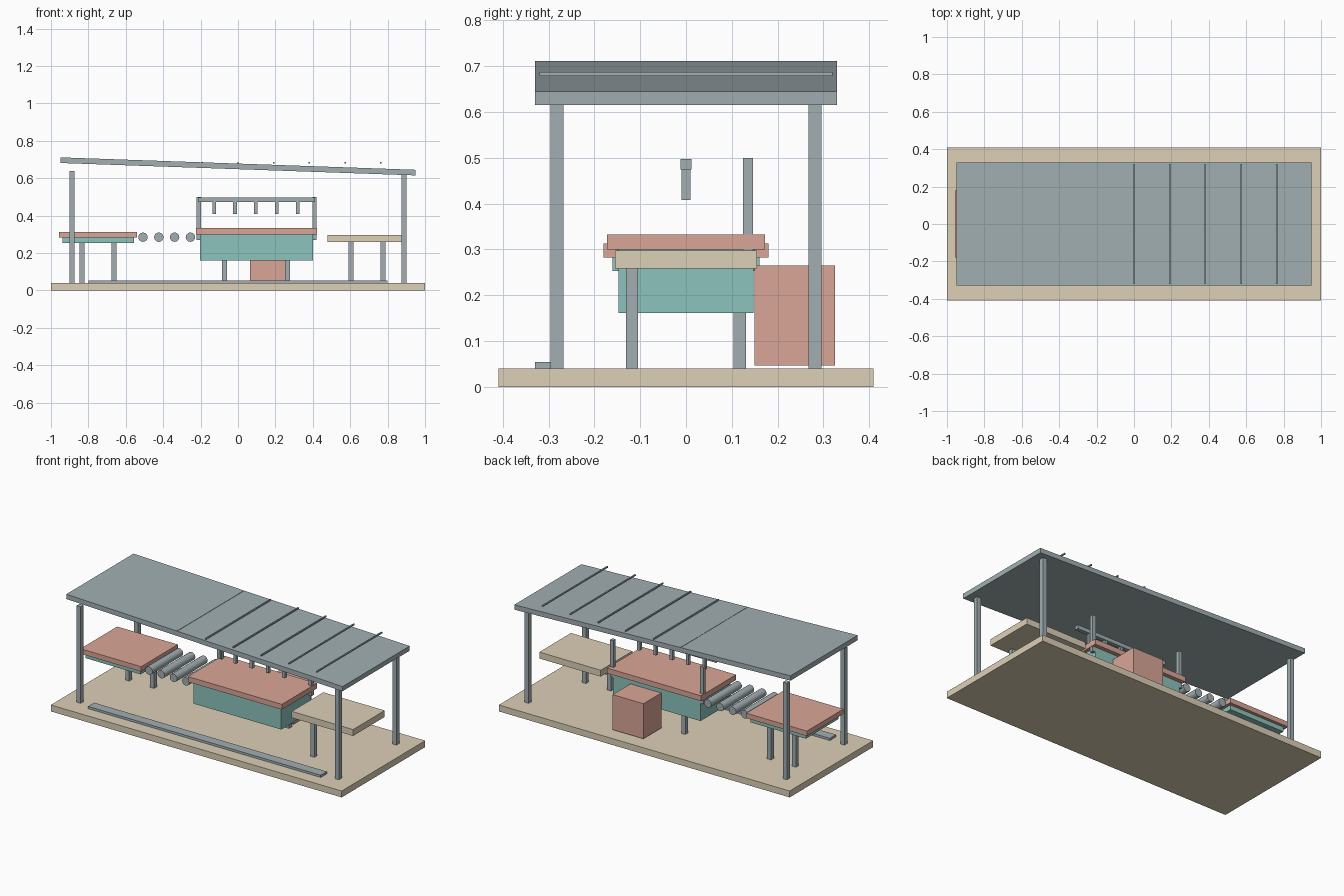
import bpy
import math

if "Cube" in bpy.data.objects:
    bpy.data.objects.remove(bpy.data.objects["Cube"])


def material(name, rgb):
    m = bpy.data.materials.new(name)
    m.diffuse_color = (*rgb, 1)
    m.use_nodes = True
    m.node_tree.nodes["Principled BSDF"].inputs["Base Color"].default_value = m.diffuse_color
    return m


TAN = material("tan", (0.72, 0.63, 0.47))
STEEL = material("steel", (0.36, 0.43, 0.45))
RED = material("red", (0.70, 0.38, 0.31))
TEAL = material("teal", (0.27, 0.55, 0.51))


def box(name, x, y, z, mat):
    """Box from (min, max) ranges along each axis."""
    bpy.ops.mesh.primitive_cube_add(
        size=1, location=[(a + b) / 2 for a, b in (x, y, z)])
    o = bpy.context.object
    o.name = name
    o.scale = [b - a for a, b in (x, y, z)]
    bpy.ops.object.transform_apply(location=False, rotation=False, scale=True)
    o.data.materials.append(mat)
    return o


def pillar(name, x, y, z0, z1, w):
    return box(name, (x - w / 2, x + w / 2), (y - w / 2, y + w / 2), (z0, z1), STEEL)


# floor slab and front floor rail
box("floor_slab", (-1, 1), (-0.41, 0.41), (0, 0.04), TAN)
box("floor_rail", (-0.8, 0.8), (-0.33, -0.27), (0.04, 0.054), STEEL)

# canopy posts and tilted roof
for x in (-0.888, 0.888):
    for y in (-0.282, 0.282):
        pillar("canopy_post", x, y, 0.04, 0.64, 0.028)
roof = box("roof", (-0.95, 0.95), (-0.33, 0.33), (0.6485, 0.6785), STEEL)
roof.rotation_euler.y = math.radians(2.0)

# roof ribs at one level, so the high side of the roof covers some
for i in range(-4, 5):
    x = i * 0.191
    box("roof_rib", (x - 0.004, x + 0.004), (-0.32, 0.32), (0.679, 0.687), STEEL)

# infeed table
box("infeed_top", (-0.957, -0.54), (-0.18, 0.18), (0.282, 0.313), RED)
box("infeed_frame", (-0.937, -0.557), (-0.161, 0.161), (0.253, 0.282), TEAL)

# main machine body
box("machine_body", (-0.203, 0.4), (-0.147, 0.147), (0.161, 0.3), TEAL)
box("machine_top", (-0.224, 0.422), (-0.172, 0.172), (0.3, 0.333), RED)

# outfeed table
box("outfeed_top", (0.478, 0.9), (-0.155, 0.155), (0.258, 0.298), TAN)

# support legs, a pair on one side of each station
for name, xs, y, top in (("infeed_leg", (-0.834, -0.663), 0.117, 0.253),
                         ("machine_leg", (-0.073, 0.265), 0.117, 0.161),
                         ("outfeed_leg", (0.603, 0.775), -0.118, 0.258)):
    for x in xs:
        pillar(name, x, y, 0.04, top, 0.027)

# conveyor rollers
for i in range(4):
    bpy.ops.mesh.primitive_cylinder_add(
        vertices=16, radius=0.025, depth=0.3,
        location=(-0.508 + i * 0.0845, 0, 0.285), rotation=(math.pi / 2, 0, 0))
    o = bpy.context.object
    o.name = "roller"
    o.data.materials.append(STEEL)
    bpy.ops.object.shade_smooth_by_angle()

# overhead bar with its uprights and nozzles
for x in (-0.21, 0.408):
    pillar("bar_upright", x, 0.135, 0.27, 0.5, 0.022)
box("overhead_bar", (-0.215, 0.413), (-0.012, 0.012), (0.474, 0.498), STEEL)
for i in range(5):
    pillar("nozzle", -0.128 + i * 0.112, 0, 0.408, 0.474, 0.019)

# rear control cabinet
box("cabinet", (0.065, 0.277), (0.15, 0.325), (0.047, 0.265), RED)
